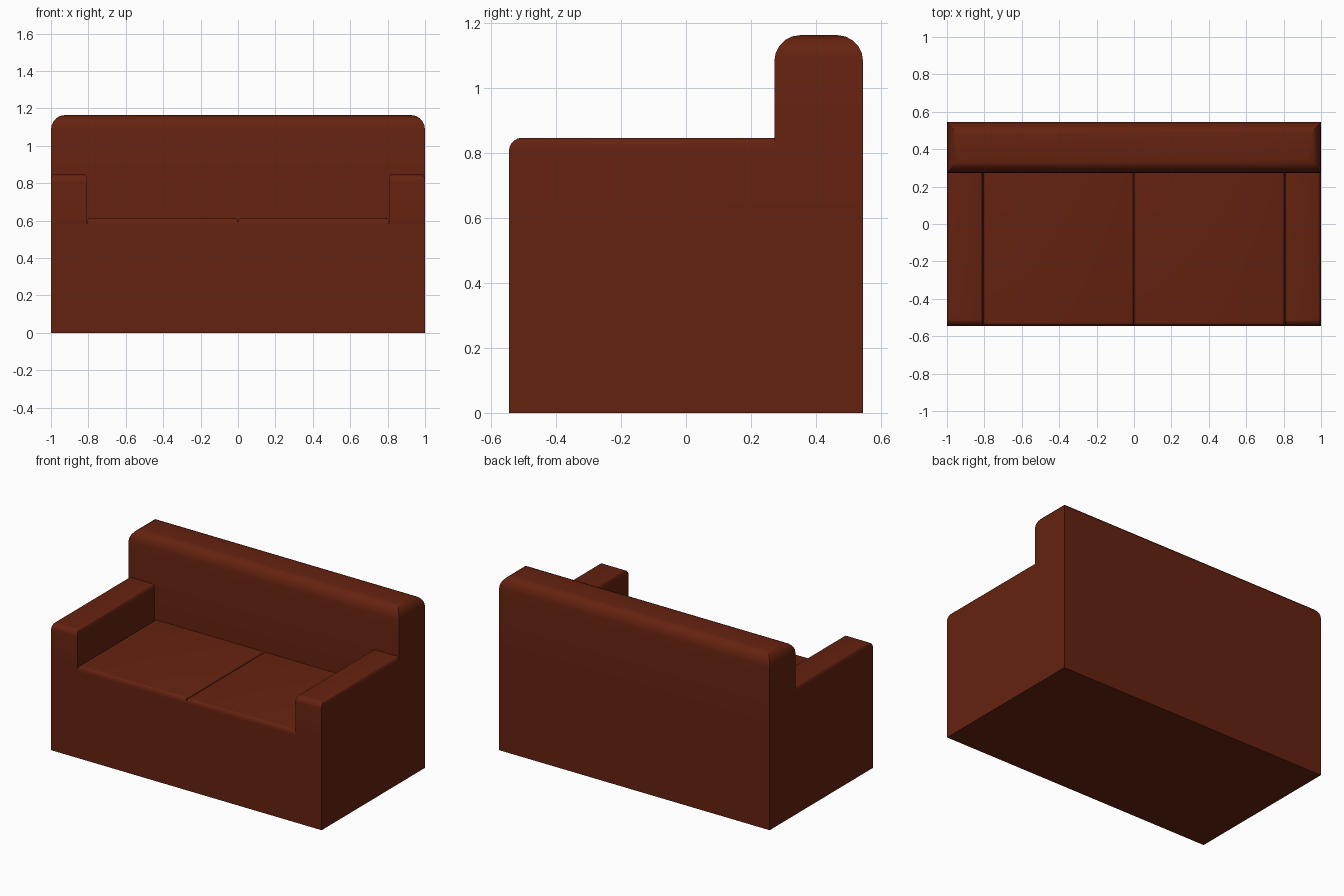
import bpy, bmesh
from mathutils import Vector

if "Cube" in bpy.data.objects:
    bpy.data.objects.remove(bpy.data.objects["Cube"])

leather = bpy.data.materials.new("red_brown_leather")
leather.diffuse_color = (0.13, 0.016, 0.005, 1)
leather.use_nodes = True
leather.node_tree.nodes["Principled BSDF"].inputs["Base Color"].default_value = leather.diffuse_color

SEAM = 0.57          # height where the upholstered parts meet the base
FRONT, BACK, BACKREST = -0.545, 0.545, 0.272


def part(name, lo, hi, radii=None, round_rear=False, drop=()):
    """Box from lo to hi; top edges rounded with a radius per axis, hidden sides dropped."""
    lo, hi = Vector(lo), Vector(hi)
    r = Vector(radii or (1, 1, 1))
    bm = bmesh.new()
    bmesh.ops.create_cube(bm, size=1)
    # work in a space where every rounding radius is 1
    for v in bm.verts:
        v.co = Vector((lo[i] + (v.co[i] + 0.5) * (hi[i] - lo[i])) / r[i] for i in range(3))
    if radii:
        top, rear = hi.z / r.z, hi.y / r.y
        edges = [e for e in bm.edges
                 if all(abs(v.co.z - top) < 1e-3 for v in e.verts)
                 and (round_rear or not all(abs(v.co.y - rear) < 1e-3 for v in e.verts))]
        bmesh.ops.bevel(bm, geom=edges, offset=1, offset_type='OFFSET', segments=5,
                        profile=0.5, affect='EDGES', clamp_overlap=False)
    for v in bm.verts:
        v.co = Vector(v.co[i] * r[i] for i in range(3))
    bm.normal_update()
    hidden = [f for f in bm.faces if any(f.normal.dot(Vector(d)) > 0.999 for d in drop)]
    bmesh.ops.delete(bm, geom=hidden, context='FACES')
    mesh = bpy.data.meshes.new(name)
    bm.to_mesh(mesh)
    bm.free()
    mesh.materials.append(leather)
    obj = bpy.data.objects.new(name, mesh)
    bpy.context.collection.objects.link(obj)
    bpy.ops.object.select_all(action='DESELECT')
    obj.select_set(True)
    bpy.context.view_layer.objects.active = obj
    bpy.ops.object.shade_smooth_by_angle(angle=0.6)
    return obj


DOWN, UP, REAR = (0, 0, -1), (0, 0, 1), (0, 1, 0)

# plain base, open where the upholstery sits on it
part("base", (-1, FRONT, 0), (1, BACK, SEAM), drop=[UP])

# backrest with a softly rounded top
part("backrest", (-1, BACKREST, SEAM), (1, BACK, 1.163), (0.07, 0.08, 0.08),
     round_rear=True, drop=[DOWN])

# armrests and seat cushions, one of each per side
for side, s in (("left", -1), ("right", 1)):
    for name, x0, x1, top, radii in (
            ("armrest", 0.806, 1.0, 0.847, (0.015, 0.04, 0.04)),
            ("seat_cushion", 0.0, 0.806, 0.613, (0.012, 0.02, 0.03))):
        a, b = sorted((s * x0, s * x1))
        part(f"{side}_{name}", (a, FRONT, SEAM), (b, BACKREST, top), radii,
             drop=[DOWN, REAR])
